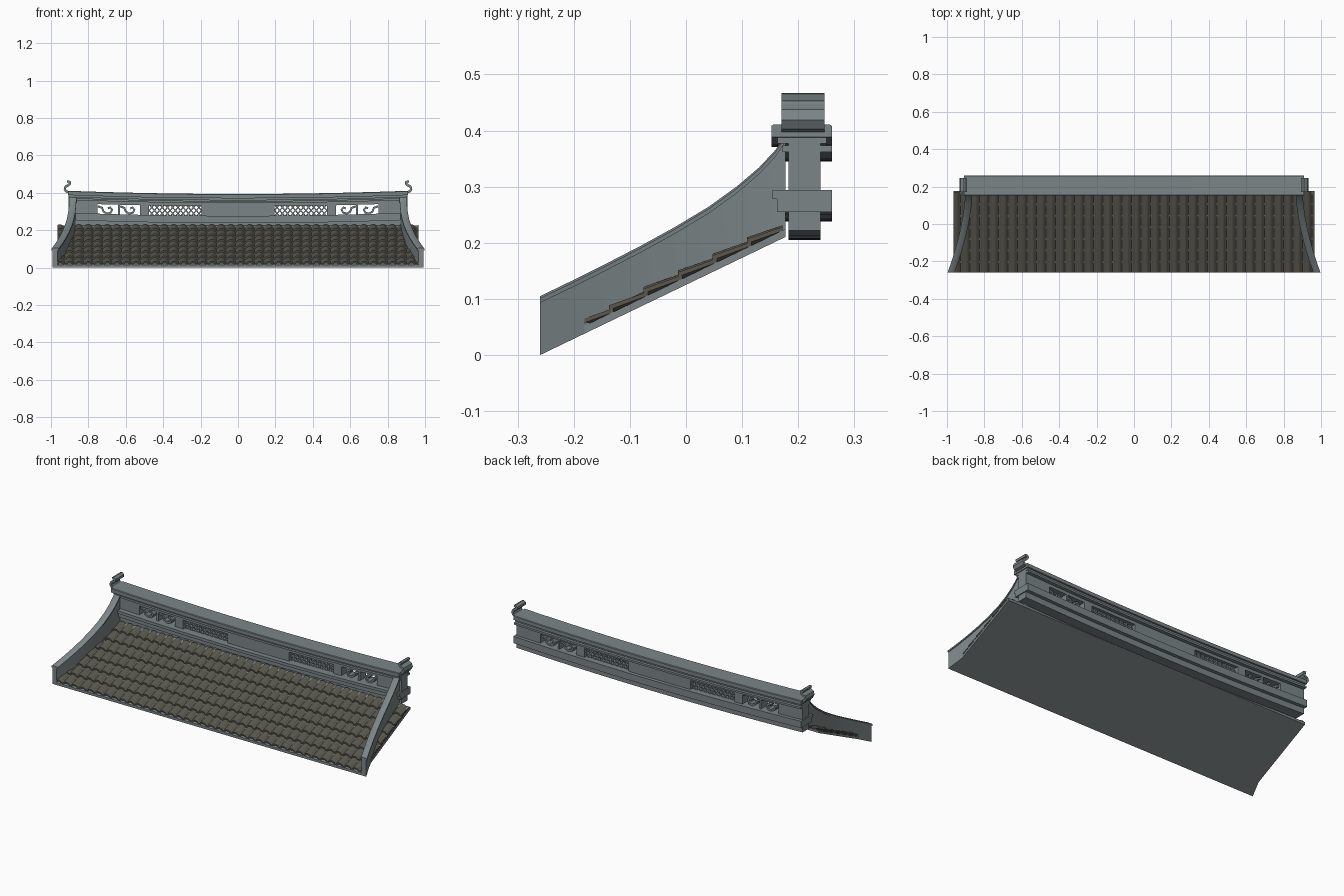
import bpy, bmesh, math
from mathutils import Vector

cube = bpy.data.objects.get("Cube")
if cube:
    bpy.data.objects.remove(cube)


def material(name, rgb):
    m = bpy.data.materials.new(name)
    m.use_nodes = True
    m.diffuse_color = (*rgb, 1)
    m.node_tree.nodes["Principled BSDF"].inputs["Base Color"].default_value = (*rgb, 1)
    return m


STONE = material("blue grey stone", (0.2, 0.235, 0.245))
TILE = material("dark clay tile", (0.1, 0.097, 0.078))


def loft(name, rings, mat, smooth=False):
    """Join equal closed cross-sections into a capped solid."""
    bm = bmesh.new()
    loops = [[bm.verts.new(p) for p in ring] for ring in rings]
    for a, b in zip(loops, loops[1:]):
        for i in range(len(a)):
            j = (i + 1) % len(a)
            bm.faces.new((a[i], a[j], b[j], b[i]))
    bm.faces.new(loops[0])
    bm.faces.new(loops[-1])
    bmesh.ops.recalc_face_normals(bm, faces=bm.faces)
    mesh = bpy.data.meshes.new(name)
    bm.to_mesh(mesh)
    bm.free()
    mesh.materials.append(mat)
    ob = bpy.data.objects.new(name, mesh)
    bpy.context.collection.objects.link(ob)
    if smooth:
        bpy.ops.object.select_all(action='DESELECT')
        ob.select_set(True)
        bpy.context.view_layer.objects.active = ob
        bpy.ops.object.shade_smooth_by_angle(angle=math.radians(35))
    return ob


def eaves(y):
    """Height of the sloping underside."""
    return 0.481 * (y + 0.26)


def sag(x):
    """The ridge dips towards its middle."""
    return 0.017 * ((x / 0.905) ** 2 - 1)


def beam(name, x0, x1, section):
    """Sweep a (y, z) section along the sagging ridge."""
    n = max(1, round((x1 - x0) / 0.075))
    xs = [x0 + (x1 - x0) * i / n for i in range(n + 1)]
    return loft(name, [[(x, y, z + sag(x)) for y, z in section] for x in xs], STONE)


def box(y0, y1, z0, z1):
    return [(y0, z0), (y1, z0), (y1, z1), (y0, z1)]


def ribbon(name, path, width, y0, y1, smooth=True):
    """Flat strip that follows an (x, z) path."""
    pts = [Vector(p) for p in path]
    rings = []
    for i, p in enumerate(pts):
        d = (pts[min(i + 1, len(pts) - 1)] - pts[max(i - 1, 0)]).normalized()
        off = Vector((-d.y, d.x)) * width / 2
        a, b = p + off, p - off
        rings.append([(a.x, y0, a.y), (a.x, y1, a.y), (b.x, y1, b.y), (b.x, y0, b.y)])
    return loft(name, rings, STONE, smooth)


# Sloping deck under the tiles
loft("roof_deck", [[(x, -0.26, 0), (x, 0.177, eaves(0.177)),
                    (x, 0.177, eaves(0.177) + 0.014), (x, -0.26, 0.014)]
                   for x in (-0.965, 0.965)], STONE)

# Overlapping courses of rolled tiles
COLS, STEPS, PITCH = 38, 8, 0.0615
for k in range(7):
    front = -0.26 + PITCH * k
    back = min(front + PITCH + 0.008, 0.172)
    rings = []
    for i in range(COLS * STEPS + 1):
        x = -0.965 + 1.93 * i / (COLS * STEPS)
        t = 2 * math.pi * i / STEPS
        w = 0.006 * math.sin(t) + 0.0015 * math.cos(2 * t)
        f, b = eaves(front) + w, eaves(back) + w
        rings.append([(x, front, f + 0.020), (x, back, b + 0.012),
                      (x, back, b + 0.019), (x, front, f + 0.028)])
    loft(f"tile_course_{k + 1}", rings, TILE)

# Sweeping gable walls with copings
PROFILE = [(-0.26, 0.093), (-0.2, 0.122), (-0.14, 0.152), (-0.08, 0.183), (-0.02, 0.216),
           (0.04, 0.252), (0.09, 0.288), (0.13, 0.322), (0.16, 0.354), (0.177, 0.38)]
for side, s in (("left", 1), ("right", -1)):
    wall, coping = [], []
    for y, top in PROFILE:
        t = (0.177 - y) / 0.437
        x = 0.882 + 0.095 * t ** 1.7
        bottom = eaves(y)
        wall.append([(s * (x - 0.013), y, bottom), (s * (x + 0.015), y, bottom),
                     (s * (x + 0.015), y, top), (s * (x - 0.013), y, top)])
        coping.append([(s * (x - 0.018), y, top), (s * (x + 0.02), y, top),
                       (s * (x + 0.02), y, top + 0.008), (s * (x + 0.014), y, top + 0.012),
                       (s * (x - 0.012), y, top + 0.012), (s * (x - 0.018), y, top + 0.008)])
    loft(f"{side}_gable_wall", wall, STONE, True)
    loft(f"{side}_gable_coping", coping, STONE, True)

# Ridge rails and mouldings
beam("ridge_lower_rail", -0.905, 0.905, box(0.183, 0.24, 0.222, 0.293))
beam("ridge_upper_rail", -0.905, 0.905, box(0.183, 0.24, 0.345, 0.387))
beam("ridge_lower_moulding", -0.91, 0.91,
     [(0.162, 0.255), (0.26, 0.255), (0.26, 0.294), (0.154, 0.294), (0.154, 0.278), (0.162, 0.278)])
beam("ridge_thin_moulding", -0.905, 0.905, box(0.172, 0.26, 0.362, 0.373))
beam("ridge_neck", -0.905, 0.905, box(0.163, 0.25, 0.377, 0.39))
beam("ridge_cap", -0.91, 0.91,
     [(0.152, 0.388), (0.26, 0.388), (0.26, 0.408), (0.256, 0.411), (0.156, 0.411), (0.152, 0.408)])

# Piers between the ridge openings
beam("ridge_centre_panel", -0.195, 0.195, box(0.183, 0.24, 0.29, 0.348))
for side, s in (("left", 1), ("right", -1)):
    for n, (a, b) in enumerate(((0.475, 0.525), (0.632, 0.642), (0.752, 0.905))):
        beam(f"{side}_ridge_pier_{n + 1}", min(s * a, s * b), max(s * a, s * b),
             box(0.183, 0.24, 0.29, 0.348))

# Diagonal lattice in the long openings
Z0, Z1 = 0.274, 0.338
for side, s in (("left", 1), ("right", -1)):
    for lean in (1, -1):
        for i in range(-2, 11):
            x0, run = 0.195 + 0.028 * i, 0.056
            lo, hi = max(x0, 0.195), min(x0 + run, 0.475)
            if hi - lo < 0.01:
                continue
            ends = []
            for x in (lo, hi):
                u = (x - x0) / run
                u = u if lean > 0 else 1 - u
                ends.append((s * x, Z0 + (Z1 - Z0) * u))
            ribbon(f"{side}_lattice_bar", ends, 0.0065, 0.198, 0.225, False)

# Scroll brackets in the short openings
SCROLL = [(-0.052, 0.02), (-0.03, 0.012), (-0.022, -0.008), (-0.004, -0.019), (0.016, -0.014),
          (0.024, 0.002), (0.014, 0.014), (0.002, 0.009)]
for side, s in (("left", 1), ("right", -1)):
    for n, cx in enumerate((0.578, 0.697)):
        ribbon(f"{side}_scroll_bracket_{n + 1}",
               [(s * (cx - x), 0.308 + z) for x, z in SCROLL], 0.011, 0.19, 0.233)

# Curled finials on the ridge ends
CURL = [(0.88, 0.402), (0.903, 0.402), (0.919, 0.408), (0.926, 0.420), (0.922, 0.433),
        (0.908, 0.441), (0.899, 0.448), (0.898, 0.456), (0.906, 0.461), (0.914, 0.459)]
for side, s in (("left", 1), ("right", -1)):
    ribbon(f"{side}_ridge_finial", [(s * x, z) for x, z in CURL], 0.013, 0.17, 0.247)
